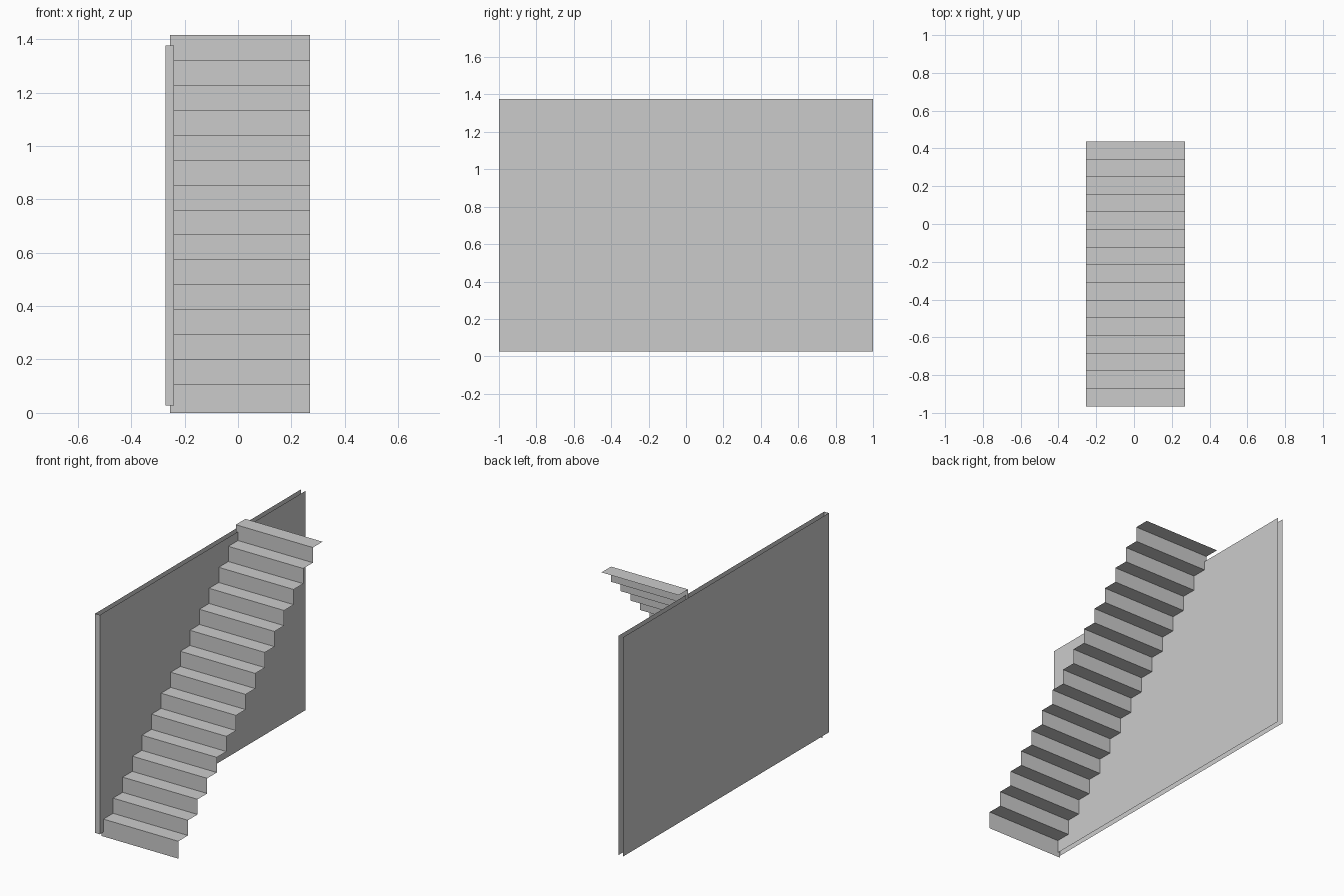
import bpy

if "Cube" in bpy.data.objects:
    bpy.data.objects.remove(bpy.data.objects["Cube"])


def extruded_sheet(name, profile, sweep):
    """Sweep an open profile of 3D points along a vector into an open sheet."""
    n = len(profile)
    far = [tuple(a + b for a, b in zip(p, sweep)) for p in profile]
    faces = [(i, n + i, n + i + 1, i + 1) for i in range(n - 1)]
    mesh = bpy.data.meshes.new(name)
    mesh.from_pydata(profile + far, [], faces)
    mesh.update()
    obj = bpy.data.objects.new(name, mesh)
    bpy.context.collection.objects.link(obj)
    return obj


# Stair flight: folded thin sheet, slightly taller first riser
STEPS, PITCH, FIRST = 15, 0.0934, 0.107
X0, X1, Y0 = -0.255, 0.27, -0.965
profile = [(X0, Y0, 0.0)]
for i in range(STEPS):
    z = FIRST + i * PITCH
    profile.append((X0, Y0 + i * PITCH, z))
    profile.append((X0, Y0 + (i + 1) * PITCH, z))
stairs = extruded_sheet("stair_flight", profile, (X1 - X0, 0, 0))
stairs.data.flip_normals()
stairs.data.update()

# Side wall: two skins joined at the front end, open at top, bottom and back
wall = extruded_sheet(
    "side_wall",
    [(-0.24, 1, 0.027), (-0.24, -1, 0.027), (-0.272, -1, 0.027), (-0.272, 1, 0.027)],
    (0, 0, 1.349))

# Outward-facing normals
for obj, axis, sign in ((stairs, 1, -1), (wall, 0, 1)):
    if obj.data.polygons[0].normal[axis] * sign < 0:
        obj.data.flip_normals()
        obj.data.update()
